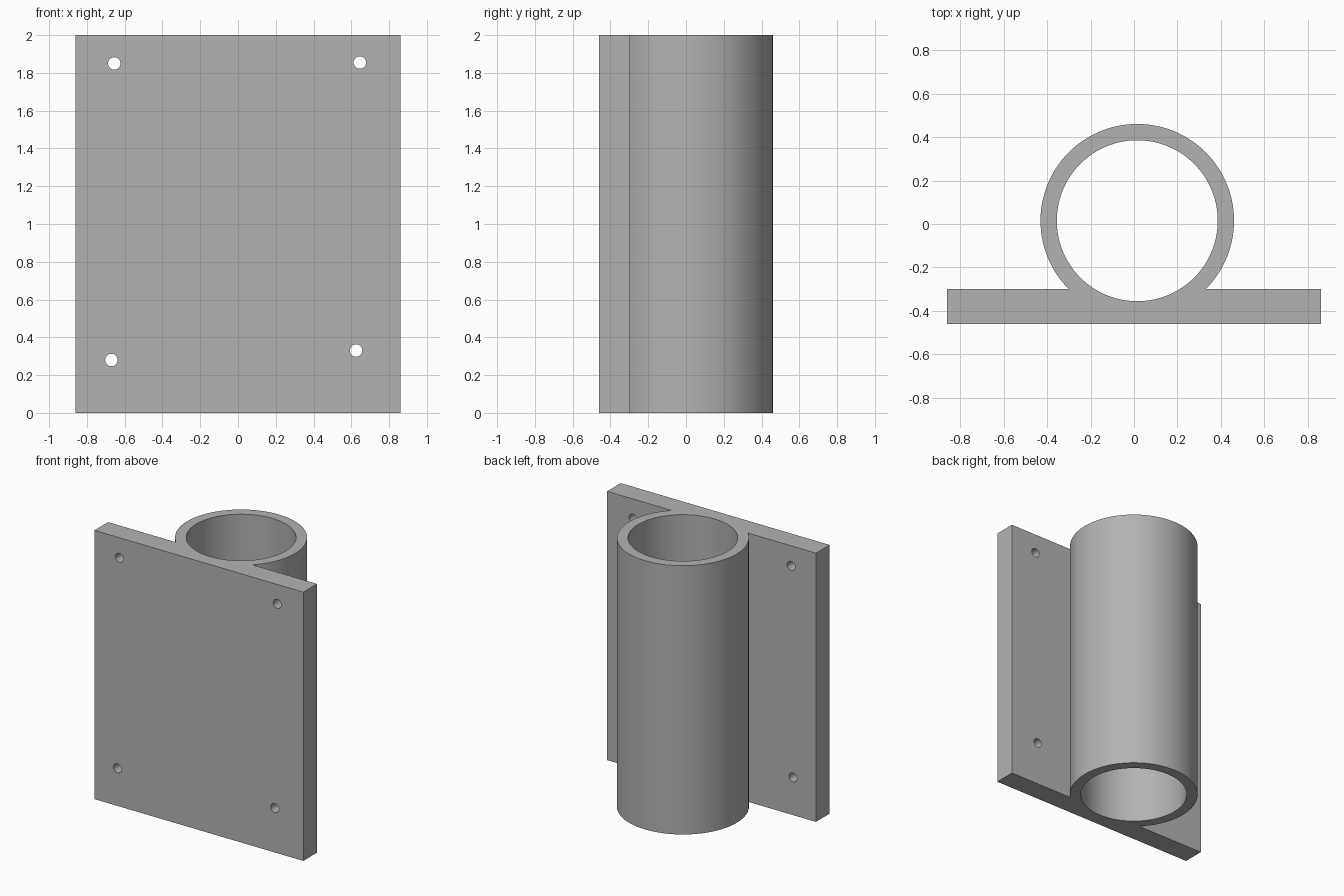
import bpy, bmesh, math
from mathutils import Matrix, Vector

cube = bpy.data.objects.get("Cube")
if cube:
    bpy.data.objects.remove(cube, do_unlink=True)

HEIGHT = 2.0
CENTRE = Vector((0.015, 0.015))
R_OUT, R_IN = 0.445, 0.37
HALF_W, Y_FRONT, Y_BACK = 0.86, -0.46, -0.30
SEGMENTS = 128

grey = bpy.data.materials.new("plain_grey")
grey.use_nodes = True
colour = (0.45, 0.45, 0.45, 1)
grey.diffuse_color = colour
grey.node_tree.nodes["Principled BSDF"].inputs["Base Color"].default_value = colour


def add_object(name, bm):
    bmesh.ops.recalc_face_normals(bm, faces=bm.faces)
    mesh = bpy.data.meshes.new(name)
    bm.to_mesh(mesh)
    bm.free()
    mesh.materials.append(grey)
    obj = bpy.data.objects.new(name, mesh)
    bpy.context.collection.objects.link(obj)
    return obj


def cylinder(name, radius, depth, matrix, sides):
    bm = bmesh.new()
    bmesh.ops.create_cone(bm, cap_ends=True, segments=sides, radius1=radius,
                          radius2=radius, depth=depth, matrix=matrix)
    return add_object(name, bm)


# Mounting plate and tube body: one outline, extruded upward
start = math.asin((Y_BACK - CENTRE.y) / R_OUT)
sweep = math.pi - 2 * start
arc = [CENTRE + R_OUT * Vector((math.cos(a), math.sin(a)))
       for a in (start + sweep * i / SEGMENTS for i in range(SEGMENTS + 1))]
outline = [(-HALF_W, Y_BACK), (-HALF_W, Y_FRONT), (HALF_W, Y_FRONT), (HALF_W, Y_BACK)]
outline += [tuple(p) for p in arc]
bm = bmesh.new()
base = bm.faces.new([bm.verts.new((x, y, 0)) for x, y in outline])
top = bmesh.ops.extrude_face_region(bm, geom=[base], use_keep_orig=True)
bmesh.ops.translate(bm, vec=(0, 0, HEIGHT),
                    verts=[v for v in top["geom"] if isinstance(v, bmesh.types.BMVert)])
bracket = add_object("tube_bracket", bm)

# Tube bore and four screw holes
cutters = [cylinder("bore_cutter", R_IN, HEIGHT + 1,
                    Matrix.Translation((*CENTRE, HEIGHT / 2)), SEGMENTS)]
for x, z in ((-0.655, 1.85), (0.645, 1.855), (-0.67, 0.28), (0.625, 0.33)):
    matrix = Matrix.Translation((x, Y_FRONT, z)) @ Matrix.Rotation(math.pi / 2, 4, "X")
    cutters.append(cylinder("screw_hole_cutter", 0.033, 0.6, matrix, 32))

bpy.ops.object.select_all(action="DESELECT")
bpy.context.view_layer.objects.active = bracket
bracket.select_set(True)
for cutter in cutters:
    cutter.hide_render = True
    mod = bracket.modifiers.new("cut", "BOOLEAN")
    mod.operation, mod.solver, mod.object = "DIFFERENCE", "EXACT", cutter
    bpy.ops.object.modifier_apply(modifier=mod.name)
    bpy.data.objects.remove(cutter, do_unlink=True)

bpy.ops.object.shade_smooth_by_angle(angle=math.radians(30))
